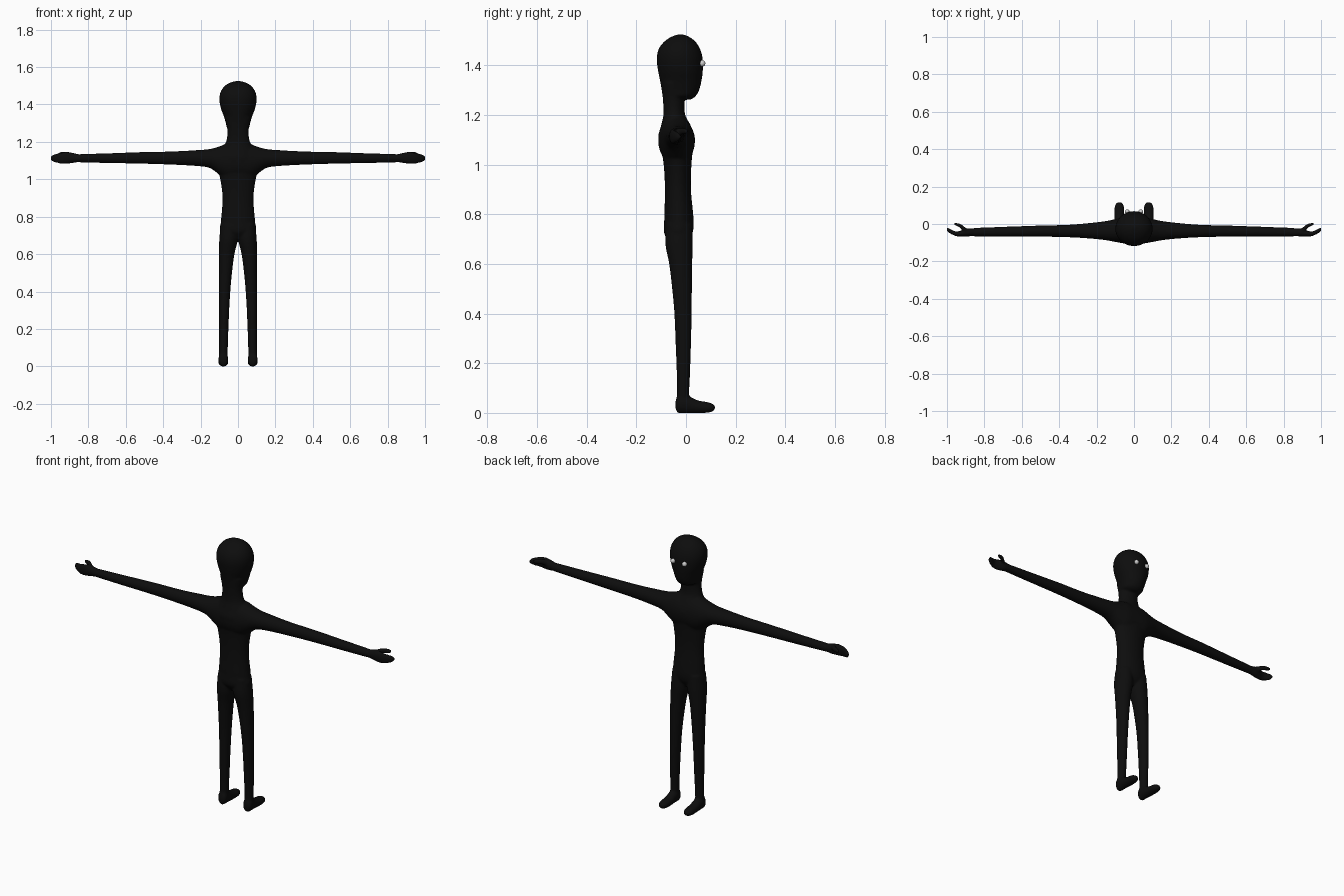
import bpy, bmesh, math
from mathutils import Vector

bm = bmesh.new()


def smooth_rows(rows, steps=5):
    """Cubic interpolation between silhouette rows."""
    def slope(i, k):
        a, b = rows[max(i - 1, 0)], rows[min(i + 1, len(rows) - 1)]
        return (b[k] - a[k]) / (b[0] - a[0])
    out = []
    for i in range(len(rows) - 1):
        p, q = rows[i], rows[i + 1]
        h = q[0] - p[0]
        for j in range(steps):
            s = j / steps
            row = [p[0] + h * s]
            for k in range(1, 5):
                row.append((2*s**3 - 3*s**2 + 1) * p[k] + (s**3 - 2*s**2 + s) * h * slope(i, k)
                           + (3*s**2 - 2*s**3) * q[k] + (s**3 - s**2) * h * slope(i + 1, k))
            out.append(row)
    return out + [list(rows[-1])]


def loft(axis, rows, side=1, n=32):
    """Elliptical loft; each row is (t, u min, u max, v min, v max)."""
    rings = []
    for t, u0, u1, v0, v1 in smooth_rows(rows):
        ring = []
        for i in range(n):
            a = 2 * math.pi * i / n
            co = [(u0 + u1) / 2 + (u1 - u0) / 2 * math.cos(a),
                  (v0 + v1) / 2 + (v1 - v0) / 2 * math.sin(a)]
            co.insert(axis, t)
            ring.append(bm.verts.new(Vector((co[0] * side, co[1], co[2]))))
        rings.append(ring)
    for a, b in zip(rings, rings[1:]):
        for i in range(n):
            bm.faces.new((a[i], a[(i + 1) % n], b[(i + 1) % n], b[i]))
    bm.faces.new(rings[0])
    bm.faces.new(rings[-1])


def sym(z, half, back, front):
    return (z, -half, half, back, front)


# torso and neck
loft(2, [sym(0.68, .04, -.06, .0), sym(0.72, .095, -.087, .025), sym(0.77, .092, -.088, .031),
         sym(0.9, .083, -.085, .02), sym(1.0, .095, -.09, .022), sym(1.06, .11, -.1, .028),
         sym(1.11, .11, -.112, .036), sym(1.16, .088, -.1, .018), sym(1.2, .064, -.091, -.003),
         sym(1.26, .057, -.093, -.006), sym(1.33, .07, -.1, .0)])

# head
loft(2, [sym(1.262, .035, -.085, .02), sym(1.275, .058, -.094, .038), sym(1.3, .065, -.098, .053),
         sym(1.34, .077, -.105, .063), sym(1.38, .092, -.113, .068), sym(1.43, .1, -.118, .067),
         sym(1.47, .092, -.108, .055), sym(1.5, .07, -.083, .034), sym(1.518, .04, -.053, .007),
         sym(1.525, .012, -.03, -.012)])

for side in (1, -1):
    # leg
    loft(2, [(.02, .055, .102, -.04, .012), (.08, .055, .101, -.036, .013), (.2, .051, .101, -.039, .018),
             (.3, .047, .102, -.043, .021), (.4, .041, .102, -.047, .023), (.5, .032, .102, -.056, .024),
             (.6, .019, .102, -.068, .025), (.68, .001, .1, -.083, .027), (.76, .002, .092, -.08, .024)], side)
    # foot
    loft(1, [(-.043, .07, .088, .018, .045), (-.035, .056, .101, .001, .07), (-.01, .053, .104, -.001, .08),
             (.015, .053, .104, -.001, .066), (.05, .052, .105, -.001, .05), (.09, .053, .104, .001, .043),
             (.108, .06, .097, .006, .036), (.117, .07, .087, .014, .029)], side)
    # arm with flared shoulder
    loft(0, [(0, -.112, .036, 1.0, 1.19), (.06, -.103, .034, 1.0, 1.19), (.1, -.096, .026, 1.025, 1.176),
             (.15, -.087, .016, 1.06, 1.162), (.22, -.079, .007, 1.071, 1.156), (.35, -.071, -.004, 1.078, 1.149),
             (.5, -.068, -.008, 1.083, 1.146), (.7, -.067, -.015, 1.087, 1.139), (.86, -.066, -.022, 1.091, 1.134),
             (.9, -.063, -.03, 1.095, 1.13)], side)
    # palm and mitten fingers
    loft(0, [(.85, -.062, -.024, 1.093, 1.133), (.89, -.067, -.024, 1.086, 1.143), (.92, -.068, -.034, 1.083, 1.146),
             (.95, -.065, -.04, 1.084, 1.142), (.975, -.055, -.031, 1.089, 1.136), (.993, -.044, -.021, 1.096, 1.129),
             (1.002, -.034, -.019, 1.106, 1.12)], side)
    # thumb
    loft(0, [(.885, -.055, -.03, 1.112, 1.138), (.905, -.046, -.016, 1.116, 1.146), (.925, -.025, -.001, 1.121, 1.149),
             (.945, -.012, .005, 1.122, 1.147), (.963, -.005, .008, 1.126, 1.142)], side)

bmesh.ops.recalc_face_normals(bm, faces=bm.faces)
mesh = bpy.data.meshes.new("body")
bm.to_mesh(mesh)
bm.free()
body = bpy.data.objects.new("body", mesh)
bpy.context.collection.objects.link(body)

black = bpy.data.materials.new("black")
black.diffuse_color = (.004, .004, .004, 1)
mesh.materials.append(black)

# fuse the limbs into one soft skin
rm = body.modifiers.new("fuse", 'REMESH')
rm.mode = 'VOXEL'
rm.voxel_size = .005
rm.use_smooth_shade = True
sm = body.modifiers.new("soften", 'SMOOTH')
sm.factor = .5
sm.iterations = 8

# eyes
for side, label in ((1, "right_eye"), (-1, "left_eye")):
    bpy.ops.mesh.primitive_uv_sphere_add(segments=24, ring_count=12, radius=.013,
                                         location=(side * .036, .065, 1.408))
    eye = bpy.context.object
    eye.name = label
    bpy.ops.object.shade_smooth()
